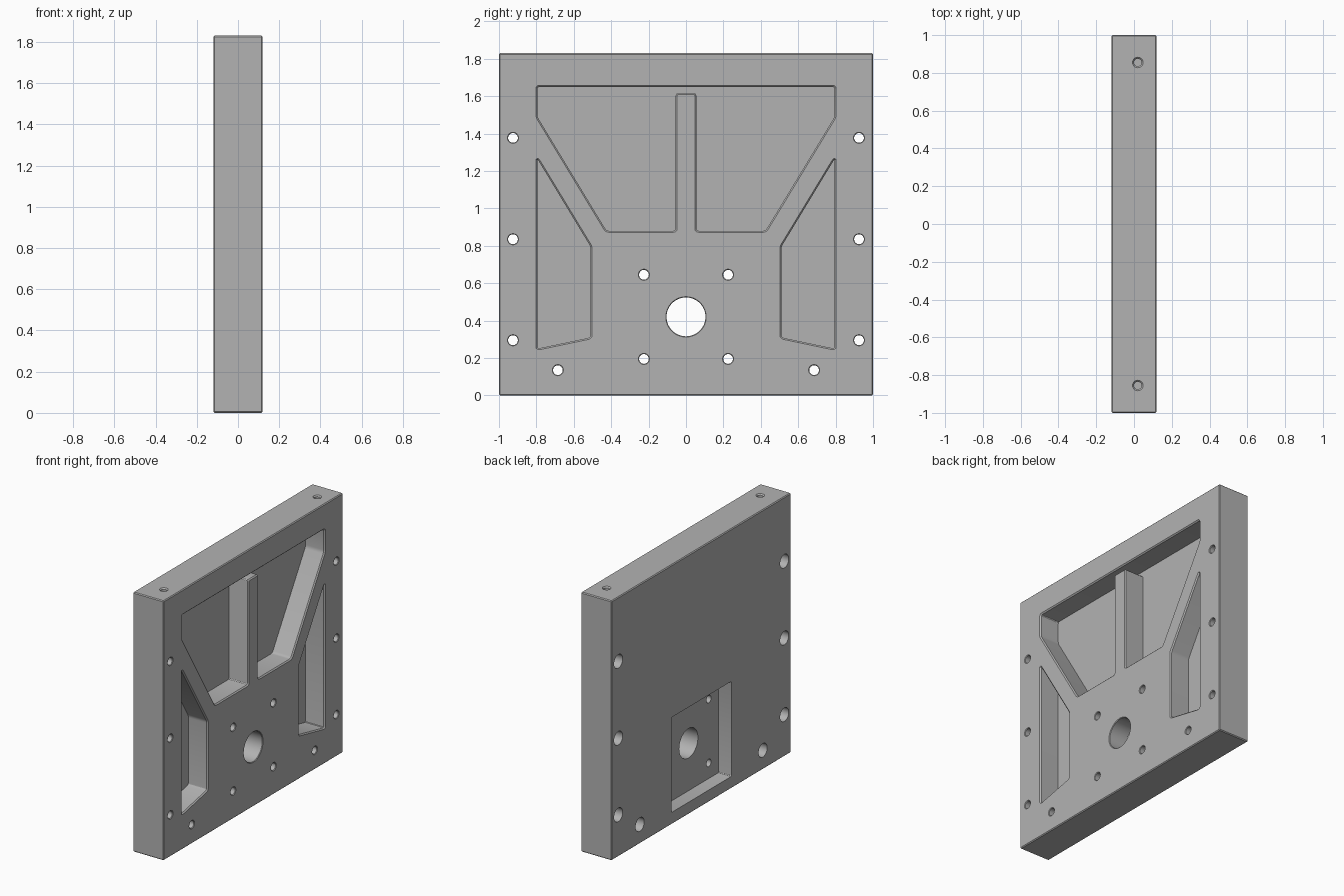
import bpy, bmesh, math
from mathutils import Vector

if "Cube" in bpy.data.objects:
    bpy.data.objects.remove(bpy.data.objects["Cube"])

HALF_T, HEIGHT = 0.12, 1.83      # half thickness and height of the plate
CH = 0.008                       # small chamfer around openings

grey = bpy.data.materials.new("machined grey")
grey.diffuse_color = (0.45, 0.45, 0.45, 1)
grey.use_nodes = True
grey.node_tree.nodes["Principled BSDF"].inputs["Base Color"].default_value = grey.diffuse_color


def fillet(points, r, steps=3):
    """Round each corner of a closed outline."""
    out = []
    for i, p in enumerate(points):
        p = Vector(p)
        a = p + (Vector(points[i - 1]) - p).normalized() * r
        b = p + (Vector(points[(i + 1) % len(points)]) - p).normalized() * r
        for s in range(steps + 1):
            t = s / steps
            out.append(a * (1 - t) ** 2 + p * 2 * t * (1 - t) + b * t * t)
    return out


def circle(u, v, r, n=32):
    return [Vector((u + r * math.cos(2 * math.pi * i / n),
                    v + r * math.sin(2 * math.pi * i / n))) for i in range(n)]


def offset(points, d):
    """Grow a counter-clockwise outline by d with mitred corners."""
    out = []
    for i, p in enumerate(points):
        e1 = (p - points[i - 1]).normalized()
        e2 = (points[(i + 1) % len(points)] - p).normalized()
        n1, n2 = Vector((e1.y, -e1.x)), Vector((e2.y, -e2.x))
        out.append(p + (n1 + n2) * d / (1 + n1.dot(n2)))
    return out


def cut(target, outline, levels, axis="x"):
    """Subtract a stack of grown outlines; levels are (position, growth)."""
    bm = bmesh.new()
    rings = []
    for pos, grow in levels:
        pts = offset(outline, grow)
        rings.append([bm.verts.new((pos, p.x, p.y) if axis == "x" else (p.x, p.y, pos))
                      for p in pts])
    n = len(outline)
    for lo, hi in zip(rings, rings[1:]):
        for i in range(n):
            j = (i + 1) % n
            bm.faces.new((lo[i], lo[j], hi[j], hi[i]))
    bm.faces.new(rings[0][::-1])
    bm.faces.new(rings[-1])
    bmesh.ops.recalc_face_normals(bm, faces=bm.faces)
    mesh = bpy.data.meshes.new("cutter")
    bm.to_mesh(mesh)
    bm.free()
    mesh.materials.append(grey)
    cutter = bpy.data.objects.new("cutter", mesh)
    cutter.hide_render = True
    bpy.context.collection.objects.link(cutter)
    mod = target.modifiers.new("cut", "BOOLEAN")
    mod.object, mod.operation, mod.solver = cutter, "DIFFERENCE", "EXACT"
    bpy.context.view_layer.objects.active = target
    bpy.ops.object.modifier_apply(modifier=mod.name)
    bpy.data.objects.remove(cutter)


# Plate with slightly broken edges
bpy.ops.mesh.primitive_cube_add(size=1, location=(0, 0, HEIGHT / 2))
plate = bpy.context.object
plate.name = "mounting_plate"
plate.scale = (2 * HALF_T, 2, HEIGHT)
bpy.ops.object.transform_apply(location=True, rotation=False, scale=True)
plate.data.materials.append(grey)
bev = plate.modifiers.new("edge", "BEVEL")
bev.width, bev.segments = 0.006, 1
bpy.ops.object.modifier_apply(modifier=bev.name)

# Weight-saving pockets: upper one around a central rib, and two side ones
right_half = [(0.055, 1.617), (0.055, 0.88), (0.425, 0.88), (0.795, 1.49), (0.795, 1.65)]
upper = right_half + [(-y, z) for y, z in right_half[::-1]]
side = [(0.51, 0.31), (0.795, 0.25), (0.795, 1.265), (0.51, 0.795)]
mirrored = [(-y, z) for y, z in side[::-1]]
pocket = [(-0.03, 0), (HALF_T - CH, 0), (HALF_T, CH), (0.2, CH)]
for shape in (upper, side, mirrored):
    cut(plate, fillet(shape, 0.014), pocket)

# Square recess on the rear side
square = [(-0.335, 0.085), (0.335, 0.085), (0.335, 0.755), (-0.335, 0.755)]
cut(plate, fillet(square, 0.012), [(-0.2, 0), (-0.02, 0)])

# Central bore
cut(plate, circle(0, 0.42, 0.104, 48),
    [(-0.2, 0), (HALF_T - 0.004, 0), (HALF_T, 0.004), (0.2, 0.004)])

for s in (-1, 1):
    # Plain holes around the bore
    for z in (0.195, 0.645):
        cut(plate, circle(s * 0.225, z, 0.026),
            [(-0.2, 0), (HALF_T - 0.004, 0), (HALF_T, 0.004), (0.2, 0.004)])
    # Counterbored fixing holes along the rim
    for y, z in ((0.925, 0.295), (0.925, 0.835), (0.925, 1.377), (0.685, 0.135)):
        cut(plate, circle(s * y, z, 0.026),
            [(-0.2, 0.022), (-0.06, 0.022), (-0.06, 0),
             (HALF_T - 0.004, 0), (HALF_T, 0.004), (0.2, 0.004)])
    # Blind holes in the top edge
    cut(plate, circle(0.02, s * 0.855, 0.02),
        [(HEIGHT - 0.15, 0), (HEIGHT - CH, 0), (HEIGHT, CH), (HEIGHT + 0.1, CH)], "z")

# Smooth bores, crisp edges
bpy.ops.object.select_all(action="DESELECT")
plate.select_set(True)
bpy.context.view_layer.objects.active = plate
bpy.ops.object.shade_smooth_by_angle(angle=math.radians(25))
